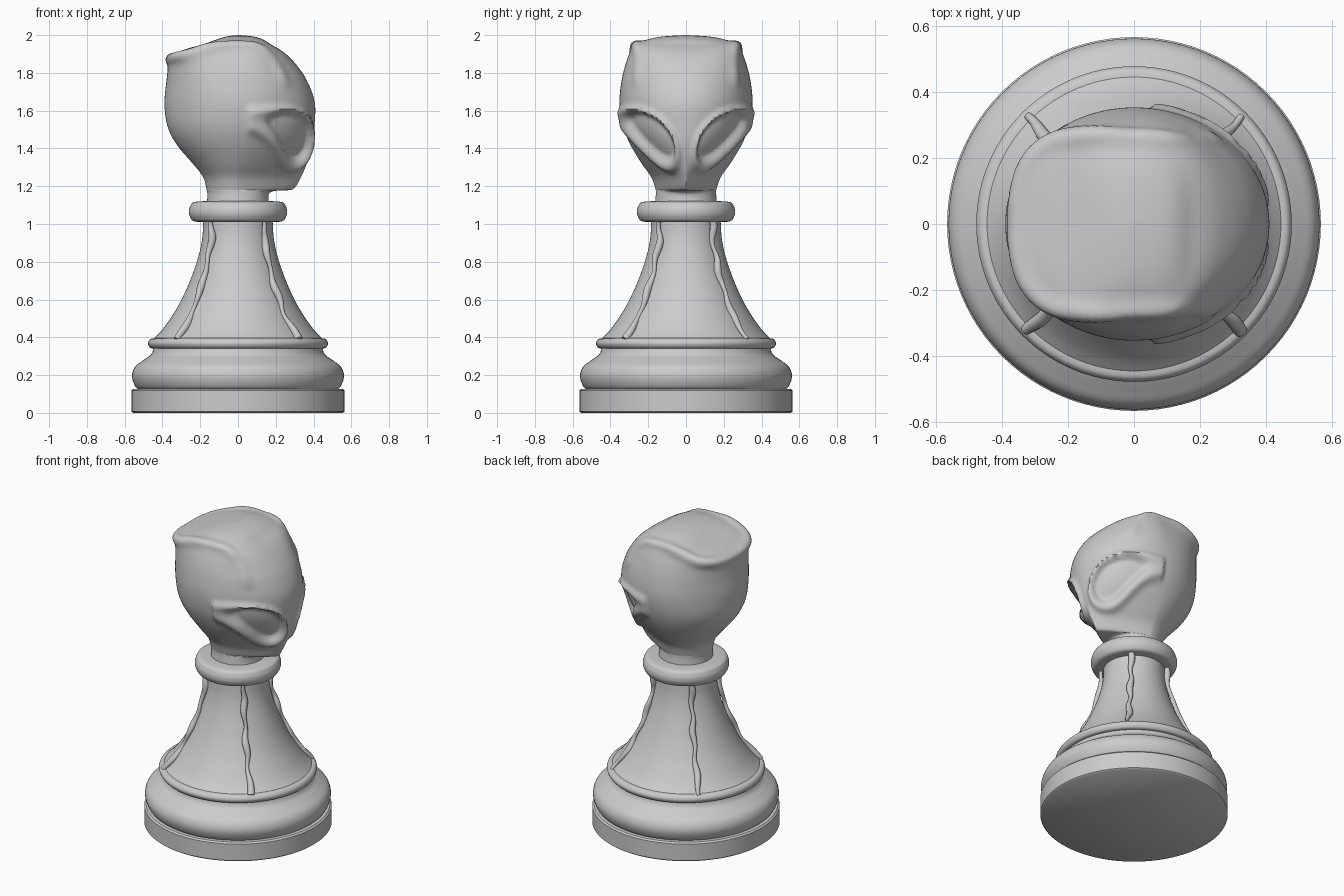
import bpy, bmesh
from math import sin, cos, pi, tau, exp, radians
from mathutils import Vector

old = bpy.data.objects.get("Cube")
if old:
    bpy.data.objects.remove(old, do_unlink=True)

# One plain grey for the whole piece
grey = bpy.data.materials.new("plain_grey")
grey.use_nodes = True
tone = (0.6, 0.6, 0.6, 1)
grey.diffuse_color = tone
grey.node_tree.nodes["Principled BSDF"].inputs["Base Color"].default_value = tone


def spline(keys, steps):
    """Catmull-Rom interpolation through rows of any width."""
    out = []
    for i in range(len(keys) - 1):
        p0, p1 = keys[max(i - 1, 0)], keys[i]
        p2, p3 = keys[i + 1], keys[min(i + 2, len(keys) - 1)]
        for s in range(steps):
            t = s / steps
            out.append([b + t * ((c - a) + t * (2 * a - 5 * b + 4 * c - d
                        + t * (3 * b - a - 3 * c + d))) / 2
                        for a, b, c, d in zip(p0, p1, p2, p3)])
    return out + [list(keys[-1])]


def loft(rings):
    """Skin a stack of rings and cap both ends."""
    bm = bmesh.new()
    loops = [[bm.verts.new(p) for p in ring] for ring in rings]
    n = len(loops[0])
    for a, b in zip(loops, loops[1:]):
        for i in range(n):
            j = (i + 1) % n
            bm.faces.new((a[i], a[j], b[j], b[i]))
    bm.faces.new(loops[0][::-1])
    bm.faces.new(loops[-1])
    bmesh.ops.recalc_face_normals(bm, faces=bm.faces)
    return bm


def finish(bm, name, angle=40):
    mesh = bpy.data.meshes.new(name)
    bm.to_mesh(mesh)
    bm.free()
    obj = bpy.data.objects.new(name, mesh)
    bpy.context.collection.objects.link(obj)
    mesh.materials.append(grey)
    bpy.ops.object.select_all(action='DESELECT')
    obj.select_set(True)
    bpy.context.view_layer.objects.active = obj
    bpy.ops.object.shade_smooth_by_angle(angle=radians(angle))
    return obj


def lathe(name, profile, steps=5, sides=96):
    rows = spline(profile, steps) if steps > 1 else profile
    finish(loft([[(r * cos(tau * i / sides), r * sin(tau * i / sides), z)
                  for i in range(sides)] for r, z in rows]), name)


# Turned pedestal
lathe("base_disk", [(.555, 0), (.565, .008), (.565, .118), (.555, .127)], 1)
lathe("base_ring", [(.52, .12), (.545, .142), (.561, .195), (.545, .245),
                    (.5, .28), (.46, .31), (.445, .35)])
lathe("skirt_rim", [(.44, .34), (.465, .345), (.477, .368), (.465, .39), (.44, .396)])
skirt = [(.45, .39), (.41, .43), (.365, .49), (.315, .57), (.262, .68),
         (.215, .81), (.19, .92), (.183, 1.03)]
lathe("skirt", skirt)
lathe("collar", [(.18, 1.01), (.235, 1.015), (.255, 1.04), (.26, 1.065),
                 (.255, 1.09), (.235, 1.115), (.16, 1.122)])

# Four wavy seams running up the skirt
for k in range(4):
    ang = pi / 4 + k * pi / 2
    path = spline(skirt, 6)
    curve = bpy.data.curves.new("skirt_seam", 'CURVE')
    curve.dimensions = '3D'
    curve.bevel_depth = .016
    curve.bevel_resolution = 3
    curve.use_fill_caps = True
    line = curve.splines.new('POLY')
    line.points.add(len(path) - 1)
    for i, (r, z) in enumerate(path):
        side = .005 * sin(z * 40 + k)
        rr = r + .006 + .014 * max(0, z - .5) + .005 * sin(z * 33)
        line.points[i].co = (rr * cos(ang) - side * sin(ang),
                             rr * sin(ang) + side * cos(ang), z, 1)
        line.points[i].radius = 1 + .3 * sin(z * 27 + k)
    line.use_smooth = True
    curve.materials.append(grey)
    seam = bpy.data.objects.new("skirt_seam_%d" % (k + 1), curve)
    bpy.context.collection.objects.link(seam)

# Head sections: height, back, front, half width, front and back roundness
sections = [
    (1.10, .165, .165, .165, 2, 2), (1.155, .162, .162, .16, 2, 2),
    (1.175, .165, .19, .16, 1.7, 2), (1.178, .166, .26, .16, 1.3, 2),
    (1.19, .168, .30, .163, 1.25, 2), (1.25, .185, .335, .185, 1.3, 2),
    (1.32, .24, .365, .235, 1.5, 2), (1.42, .325, .395, .295, 1.8, 2),
    (1.52, .375, .405, .335, 2, 2), (1.64, .39, .408, .353, 2, 2),
    (1.75, .38, .37, .343, 2.1, 2.2), (1.83, .37, .32, .325, 2.2, 2.5),
    (1.89, .355, .265, .305, 2.5, 3), (1.925, .28, .22, .288, 2.8, 3.5),
    (1.95, .19, .175, .265, 3, 4), (1.978, .11, .13, .2, 2.5, 3),
    (1.993, .06, .08, .12, 2, 2), (2.0, .005, .005, .005, 2, 2)]


def head_ring(row, sides=168):
    z, back, front, wide, nf, nb = row
    ring = []
    for i in range(sides):
        c, s = cos(tau * i / sides), sin(tau * i / sides)
        reach, n = (front, nf) if c > 0 else (-back, nb)
        ring.append((reach * abs(c) ** (2 / n),
                     (wide if s > 0 else -wide) * abs(s) ** (2 / n), z))
    return ring


bm = loft([head_ring(row) for row in spline(sections, 8)])
for _ in range(5):
    bmesh.ops.smooth_vert(bm, verts=bm.verts, factor=.5,
                          use_axis_x=True, use_axis_y=True, use_axis_z=True)
bm.normal_update()

# Raised crest that sweeps from the brow corners around the back
crest = [Vector(p) for p in spline([
    (.25, .265, 1.76), (.235, .28, 1.83), (.2, .285, 1.9), (.12, .275, 1.955),
    (0, .275, 1.965), (-.15, .275, 1.94), (-.28, .25, 1.91),
    (-.36, .15, 1.89), (-.38, 0, 1.88)], 6)]


def crest_height(p):
    if p.z < 1.6:
        return 0
    d, i = min(((p - q).length, i) for i, q in enumerate(crest))
    return .026 * min(1, (i + 4) / 12) * exp(-(d / .035) ** 2)


def eye_height(p):
    """Almond socket with a raised rim, slanting up and outward."""
    if p.x < .05:
        return 0
    u, v = p.y - .185, p.z - 1.465
    along, across = u * .7 + v * .714, v * .7 - u * .714
    across -= .012 - .8 * along * along
    r = ((along / .165) ** 2 + (across / .072) ** 2) ** .5
    inside = max(0, min(1, (1.03 - r) / .1))
    return .022 * exp(-((r - 1.2) / .16) ** 2) - .026 * inside


moves = []
for v in bm.verts:
    p = Vector((v.co.x, abs(v.co.y), v.co.z))
    moves.append(v.normal * (crest_height(p) + eye_height(p)))
for v, move in zip(bm.verts, moves):
    v.co += move
bmesh.ops.smooth_vert(bm, verts=bm.verts, factor=.4,
                      use_axis_x=True, use_axis_y=True, use_axis_z=True)
finish(bm, "head", 60)
